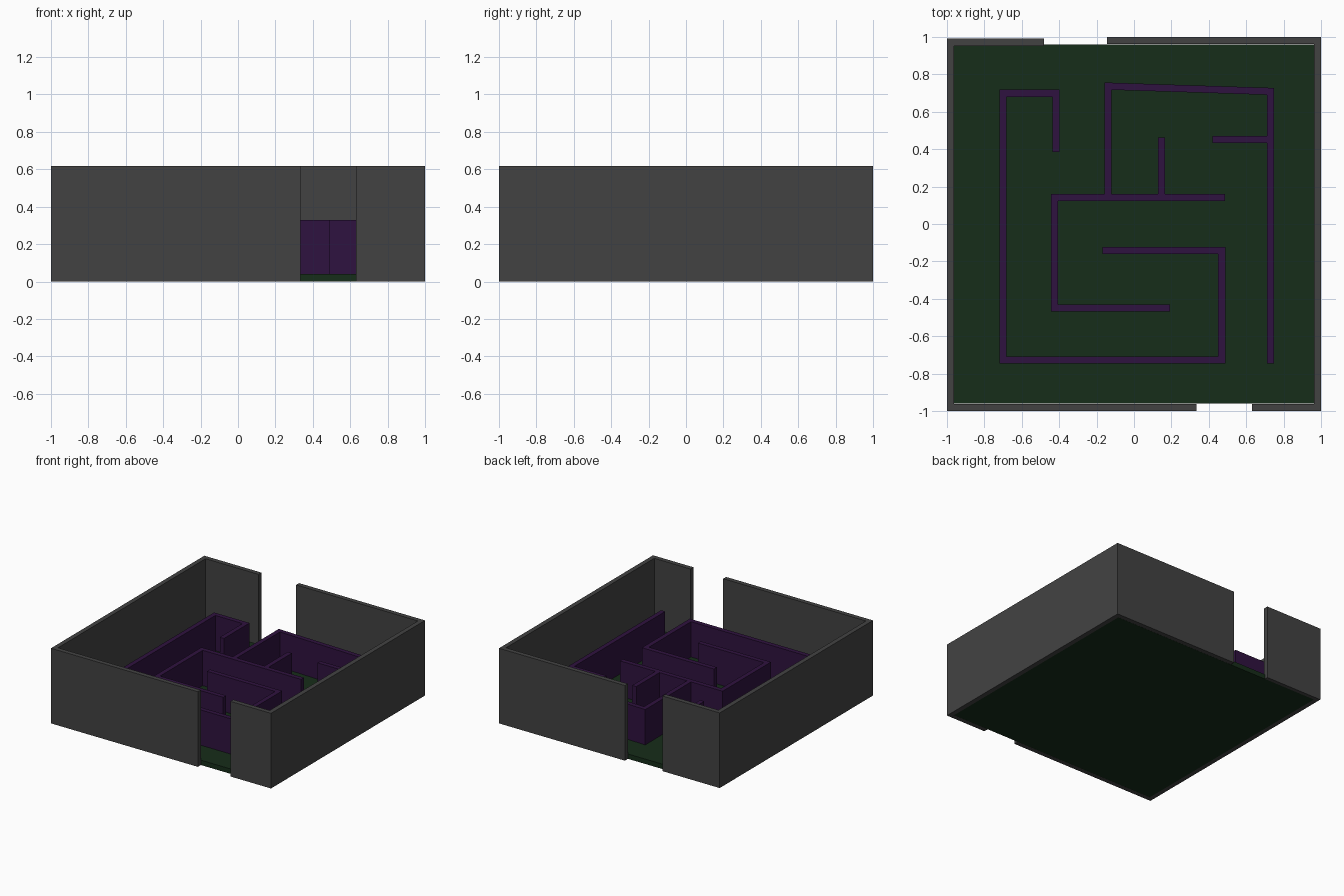
import bpy, bmesh
from mathutils import Vector

if "Cube" in bpy.data.objects:
    bpy.data.objects.remove(bpy.data.objects["Cube"])


def material(name, rgb):
    m = bpy.data.materials.new(name)
    m.diffuse_color = (*rgb, 1)
    m.use_nodes = True
    m.node_tree.nodes["Principled BSDF"].inputs["Base Color"].default_value = m.diffuse_color
    return m


GREY = material("dark_grey", (0.055, 0.055, 0.055))
GREEN = material("dark_green", (0.008, 0.026, 0.010))
PURPLE = material("dark_purple", (0.028, 0.006, 0.050))


def wall(name, path, z0, z1, mat, t=0.038):
    """Extrude a mitred strip of thickness t along a centre-line path."""
    p = [Vector(q) for q in path]
    dirs = [(b - a).normalized() for a, b in zip(p, p[1:])]
    norms = [Vector((-d.y, d.x)) for d in dirs]
    left, right = [], []
    for i, q in enumerate(p):
        n0, n1 = norms[max(i - 1, 0)], norms[min(i, len(norms) - 1)]
        off = (n0 + n1) / (1 + n0.dot(n1)) * t / 2
        left.append(q + off)
        right.append(q - off)
    bm = bmesh.new()
    rows = [[bm.verts.new((v.x, v.y, z)) for v in side]
            for side in (left, right) for z in (z0, z1)]
    lb, lt, rb, rt = rows
    for i in range(len(p) - 1):
        for a, b in ((lb, lt), (lt, rt), (rt, rb), (rb, lb)):
            bm.faces.new((a[i], a[i + 1], b[i + 1], b[i]))
    for i in (0, -1):
        bm.faces.new((lb[i], lt[i], rt[i], rb[i]))
    bmesh.ops.recalc_face_normals(bm, faces=bm.faces)
    me = bpy.data.meshes.new(name)
    bm.to_mesh(me)
    bm.free()
    ob = bpy.data.objects.new(name, me)
    me.materials.append(mat)
    bpy.context.collection.objects.link(ob)


# Floor slab
wall("floor", [(-0.962, 0), (0.962, 0)], 0, 0.04, GREEN, t=1.922)

# Outer enclosure: two wall runs separated by front and back openings
H = 0.617
wall("outer_wall_left", [(-0.48, 0.972), (-0.981, 0.972), (-0.981, -0.981), (0.335, -0.981)], 0, H, GREY)
wall("outer_wall_right", [(0.632, -0.981), (0.981, -0.981), (0.981, 0.981), (-0.145, 0.981)], 0, H, GREY)

# Inner maze walls, as centre lines
maze = {
    "maze_wall_left": [(-0.416, 0.385), (-0.416, 0.699), (-0.701, 0.699), (-0.701, -0.727),
                       (0.469, -0.727), (0.469, -0.142), (-0.168, -0.142)],
    "maze_wall_centre": [(0.487, 0.142), (-0.426, 0.142), (-0.426, -0.449), (0.193, -0.449)],
    "maze_wall_right": [(-0.14, 0.161), (-0.14, 0.737), (0.73, 0.709), (0.73, -0.746)],
    "maze_stub_centre": [(0.147, 0.161), (0.147, 0.463)],
    "maze_stub_right": [(0.42, 0.451), (0.711, 0.451)],
}
for name, path in maze.items():
    wall(name, path, 0.04, 0.33, PURPLE)
